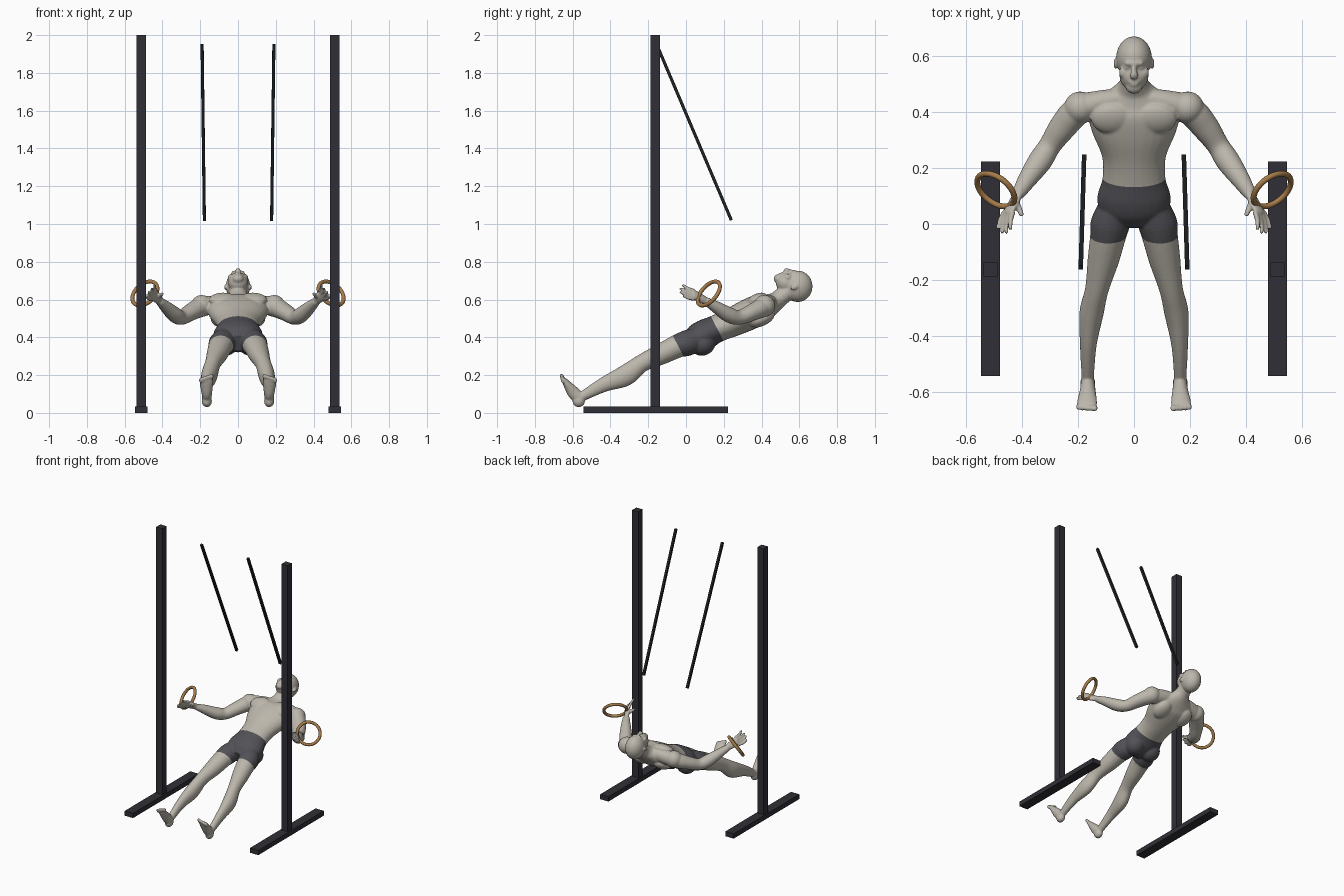
import bpy, bmesh, math
from mathutils import Vector, Matrix

if "Cube" in bpy.data.objects:
    bpy.data.objects.remove(bpy.data.objects["Cube"])


def material(name, rgb):
    m = bpy.data.materials.new(name)
    m.use_nodes = True
    m.diffuse_color = (*rgb, 1)
    m.node_tree.nodes["Principled BSDF"].inputs["Base Color"].default_value = (*rgb, 1)
    return m


skin = material("pale grey skin", (0.50, 0.47, 0.41))
cloth = material("charcoal cloth", (0.085, 0.083, 0.095))
steel = material("dark steel", (0.03, 0.028, 0.037))
webbing = material("black webbing", (0.014, 0.015, 0.016))
wood = material("wood", (0.38, 0.20, 0.07))


def box(name, center, size, mat):
    bpy.ops.mesh.primitive_cube_add(size=1, location=center)
    o = bpy.context.object
    o.name, o.scale = name, size
    o.data.materials.append(mat)
    return o


# Stand, straps and rings, one set per side
for side, s in (("left", 1), ("right", -1)):
    box(side + "_base", (s * .512, -.16, .0175), (.068, .766, .035), steel)
    box(side + "_post", (s * .512, -.163, 1.0175), (.05, .05, 1.965), steel)
    top, low = Vector((s * .19, -.155, 1.95)), Vector((s * .178, .24, 1.02))
    strap = box(side + "_strap", (top + low) / 2, (.016, .016, (top - low).length), webbing)
    strap.rotation_euler = (top - low).to_track_quat("Z", "Y").to_euler()
    normal = Vector((s * .5, -.64, .56))
    bpy.ops.mesh.primitive_torus_add(
        location=(s * .493, .121, .632), rotation=normal.to_track_quat("Z", "Y").to_euler(),
        major_radius=.077, minor_radius=.0105, major_segments=48, minor_segments=12)
    ring = bpy.context.object
    ring.name = side + "_ring"
    ring.data.materials.append(wood)
    bpy.ops.object.shade_smooth()

bm = bmesh.new()
X, Z = Vector((1, 0, 0)), Vector((0, 0, 1))


def tube(sections, hint=X, s=1, steps=5, sides=20):
    """Smooth loft through sections of x, y, z, half width, half depth."""
    p = [Vector(q) for q in sections]
    p = [p[0]] + p + [p[-1]]
    path = []
    for a, b, c, d in zip(p, p[1:], p[2:], p[3:]):
        for k in range(steps):
            t = k / steps
            path.append(b + (c - a) * (t / 2) + (a * 2 - b * 5 + c * 4 - d) * (t * t / 2)
                        + (b * 3 - a - c * 3 + d) * (t ** 3 / 2))
    path.append(p[-1])
    rings = []
    for i, q in enumerate(path):
        tan = (path[min(i + 1, len(path) - 1)].xyz - path[max(i - 1, 0)].xyz).normalized()
        wide = (hint - tan * hint.dot(tan)).normalized()
        deep = tan.cross(wide)
        ring = []
        for k in range(sides):
            a = math.tau * k / sides
            v = q.xyz + wide * (q[3] * math.cos(a)) + deep * (q[4] * math.sin(a))
            ring.append(bm.verts.new((v.x * s, v.y, v.z)))
        rings.append(ring)
    faces = [bm.faces.new(rings[0][::-1]), bm.faces.new(rings[-1])]
    for r, n in zip(rings, rings[1:]):
        for k in range(sides):
            j = (k + 1) % sides
            faces.append(bm.faces.new((r[k], r[j], n[j], n[k])))
    if s < 0:
        bmesh.ops.reverse_faces(bm, faces=faces)


def ball(center, radii, tilt=0):
    mat = (Matrix.Translation(center) @ Matrix.Rotation(math.radians(tilt), 4, "X")
           @ Matrix.Diagonal((*radii, 1)))
    bmesh.ops.create_uvsphere(bm, u_segments=24, v_segments=16, radius=1, matrix=mat)


# Torso and neck
tube([(0, 0, .37, .06, .045), (0, .045, .388, .12, .073), (0, .10, .415, .13, .08),
      (0, .165, .447, .112, .073), (0, .245, .48, .115, .077), (0, .33, .52, .15, .083),
      (0, .40, .552, .165, .08), (0, .44, .57, .145, .063), (0, .475, .59, .085, .05),
      (0, .505, .615, .052, .046), (0, .56, .655, .048, .045)], sides=28)

# Head and face
ball((0, .592, .67), (.064, .078, .083))
ball((0, .53, .69), (.052, .055, .054), -10)
ball((0, .49, .71), (.030, .026, .024))
ball((0, .573, .744), (.036, .010, .012))
tube([(0, .572, .742, .007, .010), (0, .55, .75, .009, .012),
      (0, .53, .753, .015, .013), (0, .522, .744, .011, .008)])
ball((0, .506, .736), (.021, .006, .008))
ball((0, .497, .734), (.018, .006, .008))

for s in (1, -1):
    ball((s * .024, .56, .735), (.013, .009, .009))
    ball((s * .034, .54, .718), (.020, .022, .018))
    ball((s * .066, .572, .665), (.007, .021, .013), 20)
    # Chest, shoulder, shoulder blade and seat muscles
    ball((s * .078, .375, .60), (.075, .058, .030), 25)
    ball((s * .192, .415, .566), (.058, .058, .058))
    ball((s * .085, .40, .50), (.06, .075, .04), 25)
    ball((s * .065, .088, .368), (.066, .07, .064), 27)
    # Arm
    tube([(.03, .45, .585, .038, .035), (.12, .435, .575, .047, .042),
          (.20, .405, .558, .052, .052), (.255, .345, .53, .044, .049),
          (.30, .28, .505, .039, .040), (.335, .225, .52, .041, .043),
          (.38, .16, .56, .032, .034), (.415, .105, .592, .021, .023)], Z, s)
    # Hand with spread fingers and thumb
    across = Vector((-.5, 0, .85))
    tube([(.408, .115, .587, .019, .018), (.425, .085, .604, .026, .015),
          (.446, .045, .624, .031, .012), (.452, .034, .629, .026, .009)], across, s)
    for k in range(4):
        base = Vector((.462 - k * .010, .043, .602 + k * .015))
        tip = Vector((.486 - k * .015, -.018 - .018 * math.sin(k), .622 + k * .019))
        mid = (base + tip) / 2 + Vector((.004, 0, -.004))
        tube([(*base, .010, .010), (*mid, .009, .009), (*tip, .007, .007)], across, s, sides=12)
    tube([(.425, .085, .608, .013, .012), (.410, .055, .622, .011, .011),
          (.400, .028, .632, .008, .008)], Z, s, sides=12)
    # Leg
    tube([(.07, .05, .385, .062, .066), (.085, 0, .368, .070, .068),
          (.093, -.045, .353, .064, .062), (.11, -.13, .312, .056, .056),
          (.133, -.235, .262, .042, .047), (.152, -.32, .198, .043, .056),
          (.163, -.43, .152, .030, .040), (.165, -.53, .098, .023, .028),
          (.165, -.565, .075, .022, .022)], X, s)
    # Foot and toes
    ball((s * .165, -.568, .063), (.027, .033, .033))
    tube([(.165, -.555, .07, .024, .03), (.165, -.593, .105, .028, .034),
          (.167, -.628, .15, .035, .022), (.168, -.648, .178, .037, .013)], X, s)
    for k in range(5):
        ball((s * (.140 + k * .0145), -.657 + k * .001, .193 - k * .005),
             (.0105 if k == 0 else .0085, .011, .016), 25)

# Fuse the body into a single smooth surface
mesh = bpy.data.meshes.new("body_parts")
bm.to_mesh(mesh)
bm.free()
body = bpy.data.objects.new("athlete", mesh)
bpy.context.collection.objects.link(body)
remesh = body.modifiers.new("fuse", "REMESH")
remesh.mode, remesh.voxel_size = "VOXEL", .005
soften = body.modifiers.new("soften", "SMOOTH")
soften.factor, soften.iterations = .5, 5
bpy.context.view_layer.update()
fused = bpy.data.meshes.new_from_object(body.evaluated_get(bpy.context.evaluated_depsgraph_get()))
body.modifiers.clear()
body.data = fused
bpy.data.meshes.remove(mesh)
fused.name = "athlete"
fused.materials.clear()
fused.materials.append(skin)
fused.materials.append(cloth)

# Shorts, cut cleanly at the waist and the hem
axis = Vector((0, .89, .455)).normalized()
waist, hem = Vector((0, .135, .505)), Vector((0, -.07, .41))
bm = bmesh.new()
bm.from_mesh(fused)
for cut in (waist, hem):
    bmesh.ops.bisect_plane(bm, geom=bm.verts[:] + bm.edges[:] + bm.faces[:],
                           plane_co=cut, plane_no=axis, dist=1e-5)
for f in bm.faces:
    f.smooth = True
    c = f.calc_center_median()
    inside = axis.dot(hem) < axis.dot(c) < axis.dot(waist)
    f.material_index = 1 if inside and abs(c.x) < .25 else 0
bm.to_mesh(fused)
bm.free()
